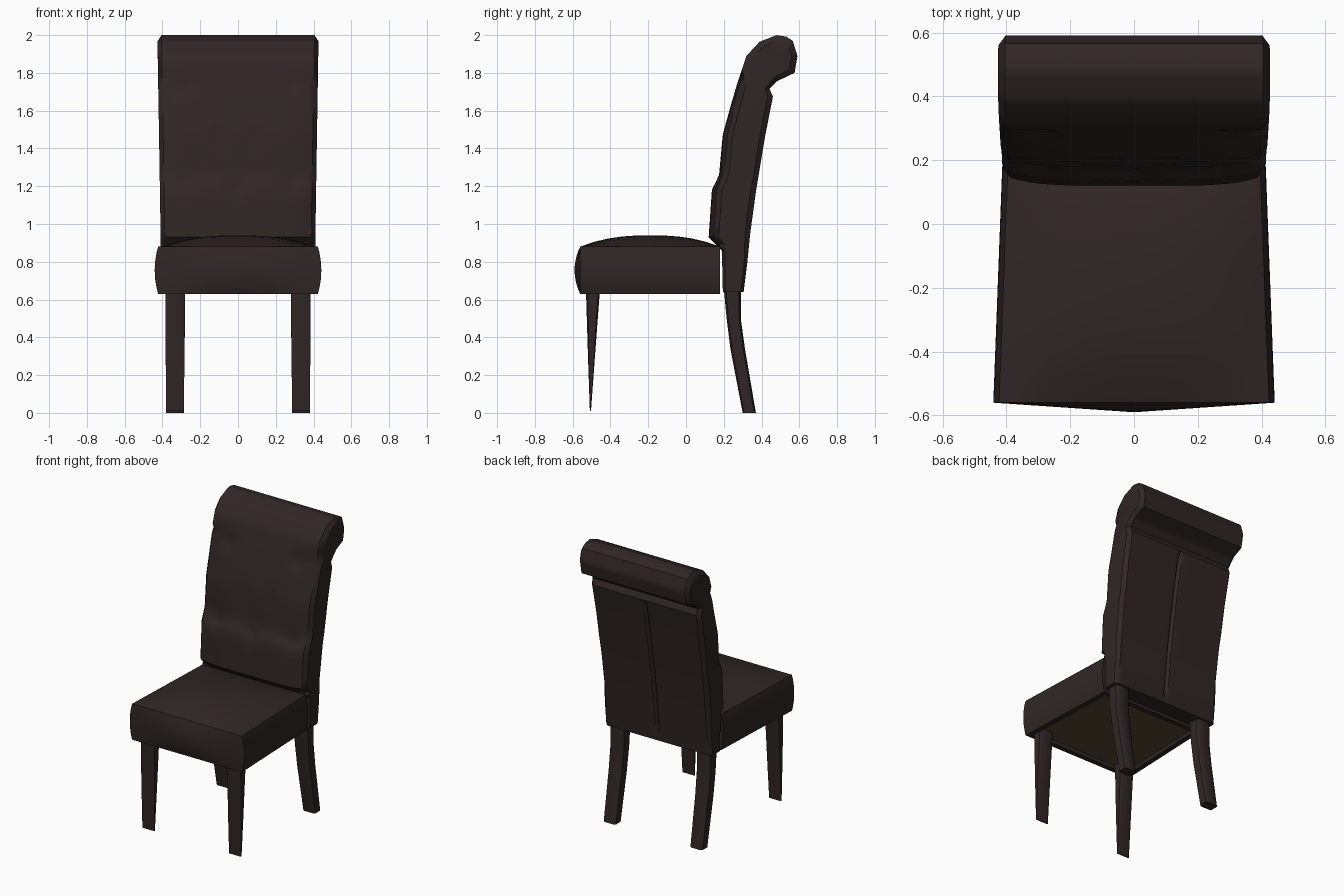
import bpy, bmesh, math
from mathutils import Vector

if "Cube" in bpy.data.objects:
    bpy.data.objects.remove(bpy.data.objects["Cube"])


def material(name, rgb):
    m = bpy.data.materials.new(name)
    m.diffuse_color = (*rgb, 1)
    m.use_nodes = True
    m.node_tree.nodes["Principled BSDF"].inputs["Base Color"].default_value = m.diffuse_color
    return m


BROWN = material("dark brown leather", (0.030, 0.019, 0.019))
OLIVE = material("olive underside cloth", (0.090, 0.064, 0.030))


def finish(bm, name, angle=35):
    bmesh.ops.recalc_face_normals(bm, faces=bm.faces[:])
    me = bpy.data.meshes.new(name)
    bm.to_mesh(me)
    bm.free()
    ob = bpy.data.objects.new(name, me)
    bpy.context.collection.objects.link(ob)
    me.materials.append(BROWN)
    me.materials.append(OLIVE)
    bpy.ops.object.select_all(action='DESELECT')
    ob.select_set(True)
    bpy.context.view_layer.objects.active = ob
    bpy.ops.object.shade_smooth_by_angle(angle=math.radians(angle))
    return ob


def loft(name, rings, angle=35):
    """Skin closed rings of equal length and cap both ends."""
    bm = bmesh.new()
    vs = [[bm.verts.new(p) for p in r] for r in rings]
    n = len(vs[0])
    for a, b in zip(vs, vs[1:]):
        for i in range(n):
            j = (i + 1) % n
            bm.faces.new((a[i], a[j], b[j], b[i]))
    bm.faces.new(vs[0])
    bm.faces.new(vs[-1])
    return finish(bm, name, angle)


# seat: subdivided cube shaped into a bulging, domed cushion
bm = bmesh.new()
bmesh.ops.create_cube(bm, size=2)
bmesh.ops.subdivide_edges(bm, edges=bm.edges[:], cuts=9, use_grid_fill=True)
bottom = [f for f in bm.faces if f.calc_center_median().z < -0.999]
for v in bm.verts:
    u, t, w = v.co
    bulge = 1 - w * w
    half = 0.409 - 0.014 * t + 0.018 * bulge
    front = -0.56 - 0.03 * bulge * (1 - abs(u))
    y = front + (0.18 - front) * (t + 1) / 2
    dome = 0.06 * (1 - abs(u) ** 2.5) * (1 - abs(t) ** 2.5)
    z = 0.63 + 0.25 * (w + 1) / 2 + (dome if w > 0.99 else 0)
    v.co = (u * half, y, z)
# recessed cloth panel under the seat
bm.normal_update()
bmesh.ops.inset_region(bm, faces=bottom, thickness=0.035)
bmesh.ops.inset_region(bm, faces=bottom, thickness=0.002)
for v in {v for f in bottom for v in f.verts}:
    v.co.z += 0.025
for f in bottom:
    f.material_index = 1
finish(bm, "seat")

# backrest: side profile as (front, back) pairs of (y, z), ending in the rolled top
PAIRS = [((0.195, 0.64), (0.305, 0.64)), ((0.19, 0.86), (0.325, 0.80)),
         ((0.12, 0.93), (0.34, 0.95)), ((0.137, 1.18), (0.37, 1.17)),
         ((0.175, 1.26), (0.385, 1.26)), ((0.195, 1.475), (0.42, 1.47)),
         ((0.235, 1.62), (0.46, 1.675)), ((0.27, 1.74), (0.442, 1.715)),
         ((0.32, 1.89), (0.48, 1.755)), ((0.39, 1.965), (0.575, 1.80)),
         ((0.48, 2.0), (0.59, 1.89)), ((0.53, 1.992), (0.565, 1.97))]
BUTTONS = [(-0.27, 1.73), (0.27, 1.73), (-0.1, 1.46), (0.1, 1.46),
           (-0.28, 1.22), (0.28, 1.22), (0, 1.2)]
STEPS = 4
rows = []
for (f0, b0), (f1, b1) in zip(PAIRS, PAIRS[1:]):
    for k in range(STEPS):
        rows.append((Vector(f0).lerp(Vector(f1), k / STEPS),
                     Vector(b0).lerp(Vector(b1), k / STEPS)))
rows.append((Vector(PAIRS[-1][0]), Vector(PAIRS[-1][1])))
ROLL = Vector((0.47, 1.87))


def back_ring(u, out=0.0, shrink=1.0):
    fronts, backs = [], []
    for f, b in rows:
        mid = ROLL if f.y > 1.75 else (f + b) / 2
        for p, side, is_front in ((f, fronts, True), (b, backs, False)):
            q = mid + (p - mid) * shrink
            half = 0.387 + 0.016 * max(0, p.y - 0.9)
            x = u * half + math.copysign(out, u)
            y = q.x
            if is_front and 0.88 < p.y < 1.8:      # puffed front with button dimples
                y += 0.025 * abs(u) ** 5
                y += sum(0.02 * math.exp(-((x - bx) ** 2 + (p.y - bz) ** 2) / 0.0016)
                         for bx, bz in BUTTONS)
            if not is_front and 0.7 < p.y < 1.66:  # centre seam on the rear
                y -= 0.02 * math.exp(-(x / 0.01) ** 2)
            side.append((x, y, q.y))
    return fronts + backs[::-1]


stations = sorted([i / 12 for i in range(-12, 13)] + [-0.04, 0.04])
rings = [back_ring(-1, 0.022, 0.75)] + [back_ring(u) for u in stations] + [back_ring(1, 0.022, 0.75)]
loft("backrest", rings)


# legs: chamfered rectangular sections, listed as (z, y front, y rear, x inner, x outer)
def leg_ring(s, row):
    z, y0, y1, x0, x1 = row
    cx, cy, hx, hy = (x0 + x1) / 2, (y0 + y1) / 2, (x1 - x0) / 2, (y1 - y0) / 2
    c = 0.75
    pts = [(1, c), (c, 1), (-c, 1), (-1, c), (-1, -c), (-c, -1), (c, -1), (1, -c)]
    return [(s * (cx + a * hx), cy + b * hy, z) for a, b in pts]


FRONT = [(0.66, -0.53, -0.455, 0.28, 0.385), (0.3, -0.519, -0.482, 0.283, 0.383),
         (0.01, -0.509, -0.503, 0.287, 0.38)]
REAR = [(0.66, 0.20, 0.29, 0.28, 0.385), (0.5, 0.215, 0.29, 0.28, 0.385),
        (0.34, 0.235, 0.312, 0.283, 0.383), (0.0, 0.30, 0.37, 0.287, 0.38)]
for s, side in ((-1, "left"), (1, "right")):
    loft("front_leg_" + side, [leg_ring(s, r) for r in FRONT], 50)
    loft("rear_leg_" + side, [leg_ring(s, r) for r in REAR], 50)
